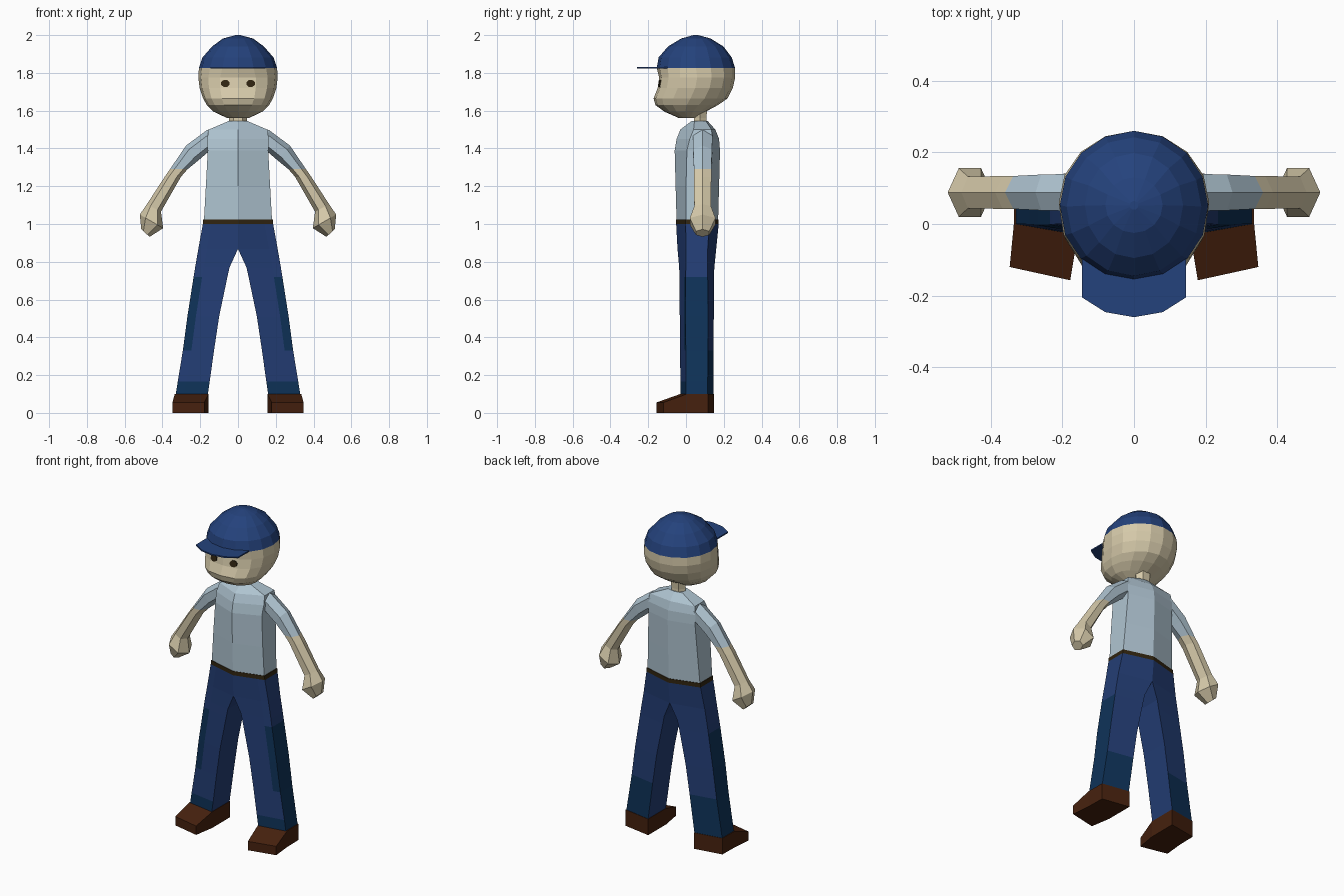
import bpy, bmesh, math
from mathutils import Vector
from mathutils.bvhtree import BVHTree

if "Cube" in bpy.data.objects:
    bpy.data.objects.remove(bpy.data.objects["Cube"])


def material(name, r, g, b):
    lin = lambda c: ((c / 255 + 0.055) / 1.055) ** 2.4 if c > 10 else c / 255 / 12.92
    m = bpy.data.materials.new(name)
    m.diffuse_color = (lin(r), lin(g), lin(b), 1)
    m.use_nodes = True
    m.node_tree.nodes["Principled BSDF"].inputs["Base Color"].default_value = m.diffuse_color
    return m


skin = material("skin", 214, 202, 170)
shirt_blue = material("pale blue cloth", 175, 196, 209)
denim = material("denim", 35, 61, 116)
dark_denim = material("dark denim", 14, 50, 88)
cap_blue = material("cap blue", 36, 66, 124)
brown = material("shoe brown", 70, 33, 14)
dark = material("dark brown", 48, 36, 16)


def loft(name, rings, mats, rule=None, mirror=False):
    """Skin a list of equal-length point rings, cap the ends, colour faces by rule."""
    bm = bmesh.new()
    loops = [[bm.verts.new(p) for p in ring] for ring in rings]
    n = len(loops[0])
    for a, b in zip(loops, loops[1:]):
        for i in range(n):
            j = (i + 1) % n
            bm.faces.new((a[i], a[j], b[j], b[i]))
    bm.faces.new(loops[0])
    bm.faces.new(loops[-1])
    bmesh.ops.recalc_face_normals(bm, faces=bm.faces)
    if mirror:  # no wall on the mirror plane
        inner = [f for f in bm.faces if all(abs(v.co.x) < 1e-5 for v in f.verts)]
        bmesh.ops.delete(bm, geom=inner, context='FACES')
    if rule:
        for f in bm.faces:
            f.material_index = rule(f.calc_center_median(), f.normal)
    me = bpy.data.meshes.new(name)
    bm.to_mesh(me)
    bm.free()
    for m in mats:
        me.materials.append(m)
    ob = bpy.data.objects.new(name, me)
    bpy.context.collection.objects.link(ob)
    if mirror:
        ob.modifiers.new("mirror", 'MIRROR').use_clip = True
    return ob


# Head and cap crown: rings of (z, half width, front y, back y, squareness)
def head_ring(z, hx, yf, yb, n, seg=16):
    cy, pts = (yf + yb) / 2, []
    for i in range(seg):
        t = 2 * math.pi * i / seg
        c, s = math.cos(t), math.sin(t)
        e = 2 / n if s < 0 else 1.0
        pts.append((hx * math.copysign(abs(c) ** e, c),
                    cy + (yb - cy) * math.copysign(abs(s) ** e, s), z))
    return pts


head = loft("head_and_cap", [head_ring(*r) for r in (
    (1.562, .06, -.04, .05, 2), (1.595, .13, -.115, .105, 2.2), (1.63, .165, -.162, .17, 2.4),
    (1.665, .185, -.172, .22, 2.5), (1.72, .203, -.150, .248, 2.5), (1.775, .21, -.142, .26, 2.4),
    (1.825, .207, -.155, .26, 2.1), (1.882, .188, -.145, .242, 2), (1.94, .137, -.095, .198, 2),
    (1.982, .08, -.025, .13, 2), (2.0, .012, .04, .064, 2))],
    [skin, cap_blue], lambda c, n: int(c.z > 1.825))

# Cap brim
half = [(.145, -.06), (.145, -.205), (.08, -.246)]
outline = half + [(0, -.26)] + [(-x, y) for x, y in reversed(half)]
loft("cap_brim", [[(x, y, z) for x, y in outline] for z in (1.824, 1.832)], [cap_blue])

# Eyes: thin plates laid on the face
tree = BVHTree.FromPolygons([v.co for v in head.data.vertices],
                            [tuple(p.vertices) for p in head.data.polygons])


def eye_ring(lift):
    pts = []
    for i in range(8):
        t = math.pi / 8 + math.pi * i / 4
        x, z = .067 + .024 * math.cos(t), 1.744 + .02 * math.sin(t)
        hit = tree.ray_cast(Vector((x, -1, z)), Vector((0, 1, 0)))[0]
        pts.append((x, hit.y - lift, z))
    return pts


loft("eyes", [eye_ring(-.003), eye_ring(.005)], [dark], mirror=True)

# Neck
loft("neck", [[(r * math.cos(i * math.pi / 3), .075 + .8 * r * math.sin(i * math.pi / 3), z)
               for i in range(6)] for z, r in ((1.52, .05), (1.56, .048), (1.63, .055))], [skin])


# Body half sections: centre front, side front, side back, centre back
def body_ring(z, xo, yf, yfo, ybo, yb):
    return [(0, yf, z), (xo, yfo, z), (xo, ybo, z), (0, yb, z)]


loft("shirt", [body_ring(*r) for r in (
    (1.022, .18, -.05, 0, .12, .17), (1.2, .170, -.055, 0, .13, .175),
    (1.39, .160, -.06, .005, .14, .18), (1.45, .163, -.05, .02, .14, .175),
    (1.5, .155, -.03, .04, .135, .155), (1.545, .05, .03, .045, .105, .115))],
    [shirt_blue], mirror=True)


# Trousers with belt and worn dark patches: (z, inner x, outer x, front y, back y, corner set-in)
def leg_ring(z, xi, xo, yf, yb, d):
    k = .045 / (xo - xi)
    return [(xi, yf, z), (xo - .045, yf + d * (1 - k), z), (xo, yf + d, z),
            (xo, yb - d, z), (xi, yb, z)]


def denim_rule(c, n):
    if c.z > 1.0:
        return 2
    if n.x < -.5:
        return 0
    if c.z < .165 or (n.x > .7 and c.z < .72) or (n.y > .5 and c.z < .33):
        return 1
    xo = .185 + (1.0 - c.z) * .161  # outer edge of the leg at this height
    return int(n.y < -.5 and .33 < c.z < .72 and c.x > xo - .035)


loft("trousers", [leg_ring(*r) for r in (
    (1.025, 0, .184, -.052, .173, .05), (1.0, 0, .186, -.052, .173, .05),
    (.868, 0, .21, -.045, .16, .045), (.77, .045, .227, -.036, .15, .035),
    (.72, .056, .235, -.035, .148, .033), (.51, .10, .268, -.033, .147, .03),
    (.33, .127, .292, -.031, .146, .03), (.165, .15, .319, -.03, .145, .03),
    (.095, .16, .33, -.03, .145, .03))],
    [denim, dark_denim, dark], denim_rule, mirror=True)


# Shoes: heel, ankle and toe sections
def shoe_ring(xi, yi, xo, yo, zi):
    return [(xi, yi, 0), (xo, yo, 0), (xo, yo, zi), (xi, yi, zi)]


loft("shoes", [shoe_ring(.157, .147, .333, .117, .1), shoe_ring(.157, -.03, .335, .003, .1),
               shoe_ring(.178, -.157, .347, -.12, .055)], [brown], mirror=True)


# Arms: six-sided sections between an outer and an inner edge (x, z), with half depth in y
def arm_ring(xo, zo, xi, zi, hy):
    pts = []
    for i in range(6):
        c, s = math.cos(i * math.pi / 3), math.sin(i * math.pi / 3) / .866
        pts.append(((xo + xi) / 2 + c * (xo - xi) / 2, .088 + s * hy, (zo + zi) / 2 + c * (zo - zi) / 2))
    return pts


loft("arms", [arm_ring(*r) for r in (
    (.135, 1.505, .135, 1.38, .052), (.165, 1.497, .165, 1.375, .052),
    (.275, 1.415, .212, 1.335, .05), (.36, 1.29, .267, 1.29, .046),
    (.388, 1.25, .302, 1.25, .046), (.482, 1.105, .408, 1.065, .044),
    (.52, 1.05, .396, .978, .068), (.512, .972, .468, .932, .035))],
    [shirt_blue, skin], lambda c, n: int(c.z < 1.29), mirror=True)
